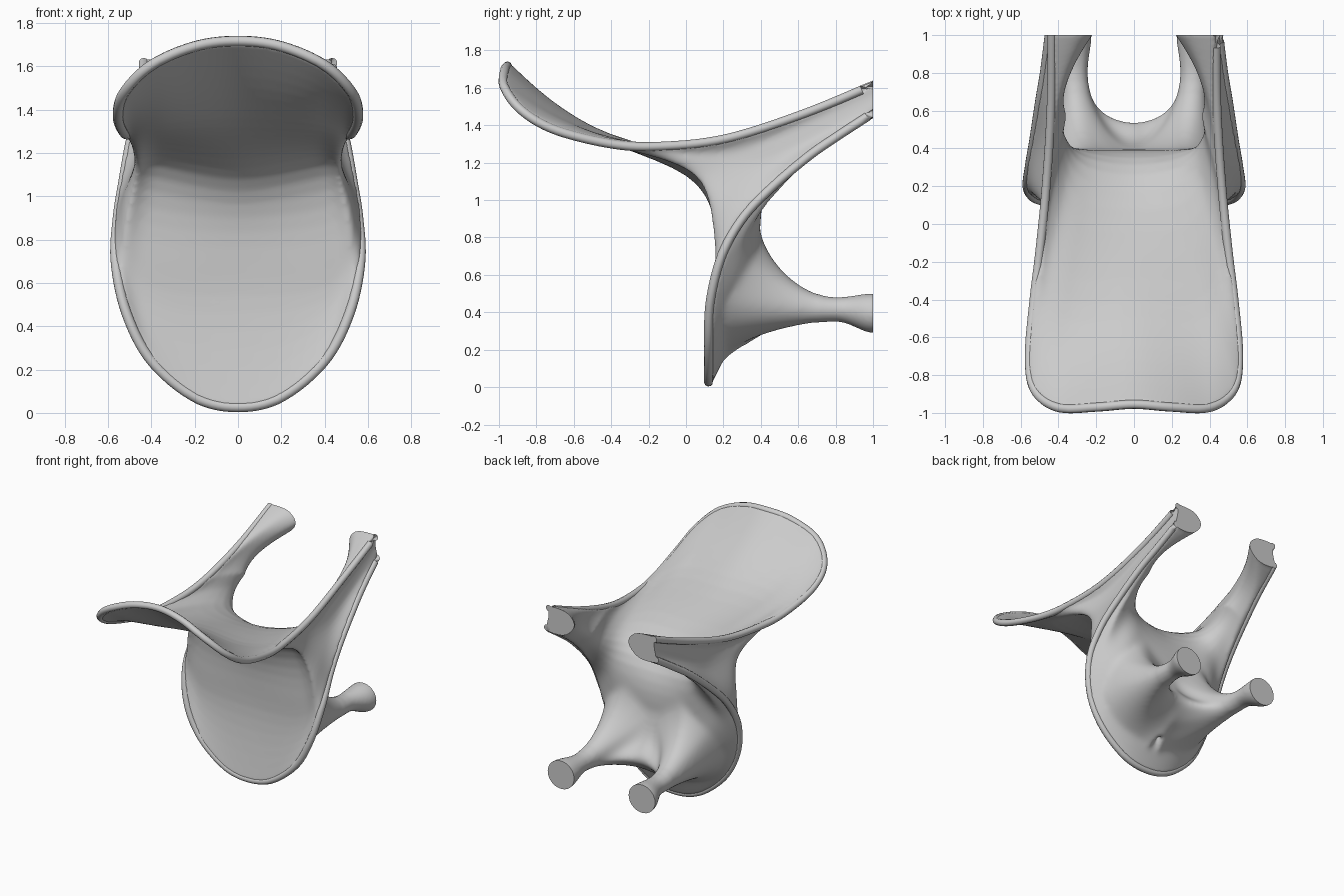
import bpy, bmesh, math
from mathutils import Vector

if "Cube" in bpy.data.objects:
    bpy.data.objects.remove(bpy.data.objects["Cube"])


def catmull(pts, t, closed=False):
    """Point at t in 0..1 on a smooth curve through pts."""
    n = len(pts)
    segs = n if closed else n - 1
    f = t * segs
    i = min(int(f), segs - 1)
    u = f - i

    def get(k):
        if closed:
            return Vector(pts[k % n])
        if k < 0:
            return 2.5 * Vector(pts[0]) - 2 * Vector(pts[1]) + .5 * Vector(pts[2])
        if k >= n:
            return 2.5 * Vector(pts[-1]) - 2 * Vector(pts[-2]) + .5 * Vector(pts[-3])
        return Vector(pts[k])
    a, b, c, d = (get(i + k) for k in (-1, 0, 1, 2))
    return 0.5 * (2 * b + (c - a) * u + (2 * a - 5 * b + 4 * c - d) * u * u
                  + (3 * b - a - 3 * c + d) * u ** 3)


def tangent(row, t):
    return (catmull(row, min(1, t + .01)) - catmull(row, max(0, t - .01))).normalized()


def mirrored(half):
    return [(-x, y, z) for x, y, z in half[:0:-1]] + half


def finish(bm, name):
    bmesh.ops.recalc_face_normals(bm, faces=bm.faces)
    me = bpy.data.meshes.new(name)
    bm.to_mesh(me)
    bm.free()
    ob = bpy.data.objects.new(name, me)
    bpy.context.collection.objects.link(ob)
    return ob


def smooth_shade(ob, angle=45):
    bpy.ops.object.select_all(action='DESELECT')
    ob.select_set(True)
    bpy.context.view_layer.objects.active = ob
    bpy.ops.object.shade_smooth_by_angle(angle=math.radians(angle))


# Rims, from the centre line to the right arm end
upper = mirrored([(0, -.955, 1.717), (.2, -.97, 1.692), (.4, -.972, 1.605), (.525, -.88, 1.48),
                  (.555, -.7, 1.375), (.53, -.4, 1.3), (.5, -.15, 1.287), (.465, .2, 1.325),
                  (.44, .6, 1.45), (.435, 1, 1.615)])
lower = mirrored([(0, .12, .027), (.2, .12, .073), (.4, .12, .24), (.515, .13, .46),
                  (.565, .19, .7), (.555, .3, .9), (.53, .45, 1.06), (.5, .65, 1.23),
                  (.475, .8, 1.335), (.45, 1, 1.465)])

# Rows between the rims: front skin and back skin
front = [mirrored(r) for r in (
    [(0, -.51, 1.36), (.37, -.52, 1.33), (.5, -.25, 1.27), (.45, .24, 1.27), (.435, 1, 1.58)],
    [(0, .06, 1.08), (.37, .07, 1.14), (.475, .06, 1.14), (.45, .36, 1.24), (.44, 1, 1.54)],
    [(0, .17, .62), (.44, .165, .66), (.535, .18, .94), (.47, .48, 1.2), (.45, 1, 1.5)])]
back = [mirrored(r) for r in (
    [(0, -.5, 1.395), (.37, -.5, 1.365), (.47, -.2, 1.3), (.42, .34, 1.34), (.28, 1, 1.62)],
    [(0, .26, 1.11), (.24, .3, 1.14), (.35, .42, 1.18), (.36, .58, 1.29), (.22, 1, 1.54)],
    [(0, .385, .65), (.36, .37, .68), (.48, .36, .87), (.44, .63, 1.2), (.3, 1, 1.45)])]

# Shell: closed loops of front skin + back skin, lofted arm to arm.
# Ends run past y = 1 and are cut flat later.
NT, NS, HALF, OVER = 96, 28, .02, Vector((0, .05, 0))
bm = bmesh.new()
loops = []
for i in range(NT + 1):
    t = i / NT
    fr = [catmull(r, t) for r in front]
    bk = [catmull(r, t) for r in back]
    # narrow the arms before they flare at the ends
    e = max(0, (abs(2 * t - 1) - .75) / .25)
    for p, amount in zip(bk, (.03, .05, .03)):
        p.x += math.copysign(amount * math.sin(math.pi * e), p.x)
    ends = []
    for row, k in ((upper, 0), (lower, 2)):
        p = catmull(row, t)
        d = Vector((0, 1, 0)) if i in (0, NT) else tangent(row, t)
        off = d.cross((fr[k] + bk[k]) / 2 - p).normalized() * HALF
        if off.dot(fr[k] - bk[k]) < 0:
            off = -off
        ends.append((p + off, p - off))
    f = [ends[0][0]] + fr + [ends[1][0]]
    b = [ends[0][1]] + bk + [ends[1][1]]
    pts = [catmull(f, j / NS) for j in range(NS + 1)]
    pts += [catmull(b, j / NS) for j in range(NS, -1, -1)]
    if i == 0:
        loops.append([bm.verts.new(p + OVER) for p in pts])
    loops.append([bm.verts.new(p) for p in pts])
    if i == NT:
        loops.append([bm.verts.new(p + OVER) for p in pts])
m = len(loops[0])
for p, q in zip(loops, loops[1:]):
    for j in range(m):
        k = (j + 1) % m
        bm.faces.new((p[j], p[k], q[k], q[j]))
bm.faces.new(loops[0])
bm.faces.new(loops[-1])
shell = finish(bm, "seat_back_and_legs")


# Rounded edge beads
def bead(name, row, radius=.024, n=120, sides=10):
    bm = bmesh.new()
    rings = []
    for i in range(n + 1):
        p = catmull(row, i / n)
        d = tangent(row, i / n)
        if i in (0, n):
            d = Vector((0, 1 if i else -1, 0))
        a = d.cross(Vector((0, .7, -.7)) if abs(d.x) > .9 else Vector((1, 0, 0))).normalized()
        b = d.cross(a)
        rings.append([bm.verts.new(p + radius * (math.cos(w) * a + math.sin(w) * b))
                      for w in (2 * math.pi * k / sides for k in range(sides))])
    for p, q in zip(rings, rings[1:]):
        # start from the nearest vertex so the tube never twists
        s = min(range(sides), key=lambda k: (q[k].co - p[0].co).length)
        q[:] = q[s:] + q[:s]
        for k in range(sides):
            h = (k + 1) % sides
            bm.faces.new((p[k], p[h], q[h], q[k]))
    bm.faces.new(rings[0])
    bm.faces.new(rings[-1])
    smooth_shade(finish(bm, name))


bead("upper_rim", upper)
bead("lower_rim", lower)

# Lower legs: trumpet from the end disc through a neck to a base spread on the shell
base = [(.28, .385, .9), (.1, .38, .86), (0, .39, .74), (0, .44, .56), (0, .54, .42), (0, .45, .31),
        (0, .33, .23), (.07, .18, .13), (.25, .15, .17), (.42, .15, .3), (.51, .19, .5), (.47, .3, .77)]
NA, NL = 48, 12


def leg(side):
    bm = bmesh.new()
    rays = []
    for i in range(NA):
        a = math.pi / 2 + 2 * math.pi * i / NA
        c, s = math.cos(a), math.sin(a)
        disc = Vector((.335 + .11 * c, 1, .395 + .105 * s))
        neck = Vector((.315 + .07 * c, .8, .415 + .065 * s))
        foot = catmull(base, i / NA, True)
        if foot.x < .005:
            foot.x = -.012
        mid = foot.lerp(neck, .5)
        mid.y = foot.y
        ctrl = [(disc, disc + Vector((0, -.06, 0)), neck + Vector((0, .08, 0)), neck),
                (neck, neck + Vector((0, -.18, 0)), mid, foot)]
        ray = [bm.verts.new(((disc + OVER).x * side, 1.05, disc.z))]
        for n, (p0, p1, p2, p3) in enumerate(ctrl):
            for k in range(n, NL + 1):
                u = k / NL
                v = 1 - u
                p = p0 * v ** 3 + 3 * p1 * v * v * u + 3 * p2 * v * u * u + p3 * u ** 3
                ray.append(bm.verts.new((p.x * side, p.y, p.z)))
        rays.append(ray)
    core = bm.verts.new((-.012 * side, .28, .5))
    for i in range(NA):
        p, q = rays[i], rays[(i + 1) % NA]
        for k in range(len(p) - 1):
            bm.faces.new((p[k], p[k + 1], q[k + 1], q[k]))
        bm.faces.new((p[-1], core, q[-1]))
    bm.faces.new([r[0] for r in rays])
    return finish(bm, "leg")


# Fuse legs into the shell and melt the joint
legs = [leg(1), leg(-1)]
bpy.ops.object.select_all(action='DESELECT')
for ob in legs + [shell]:
    ob.select_set(True)
bpy.context.view_layer.objects.active = shell
bpy.ops.object.join()
rm = shell.modifiers.new("fuse", 'REMESH')
rm.mode = 'VOXEL'
rm.voxel_size = .013
bpy.ops.object.modifier_apply(modifier="fuse")
blend = shell.vertex_groups.new(name="joint")
blend.add([v.index for v in shell.data.vertices
           if (.26 if v.co.z > .35 else .17) < v.co.y < .7
           and abs(v.co.x) < .5 and v.co.z < 1.0], 1, 'REPLACE')
for group, steps in ((blend.name, 25), ("", 4)):
    sm = shell.modifiers.new("melt", 'SMOOTH')
    sm.vertex_group = group
    sm.iterations = steps
    bpy.ops.object.modifier_apply(modifier=sm.name)

# Cut the four ends flat
bm = bmesh.new()
bm.from_mesh(shell.data)
bmesh.ops.bisect_plane(bm, geom=bm.verts[:] + bm.edges[:] + bm.faces[:],
                       plane_co=(0, 1, 0), plane_no=(0, 1, 0), clear_outer=True)
bmesh.ops.holes_fill(bm, edges=[e for e in bm.edges if e.is_boundary], sides=0)
bm.to_mesh(shell.data)
bm.free()
smooth_shade(shell, 50)
